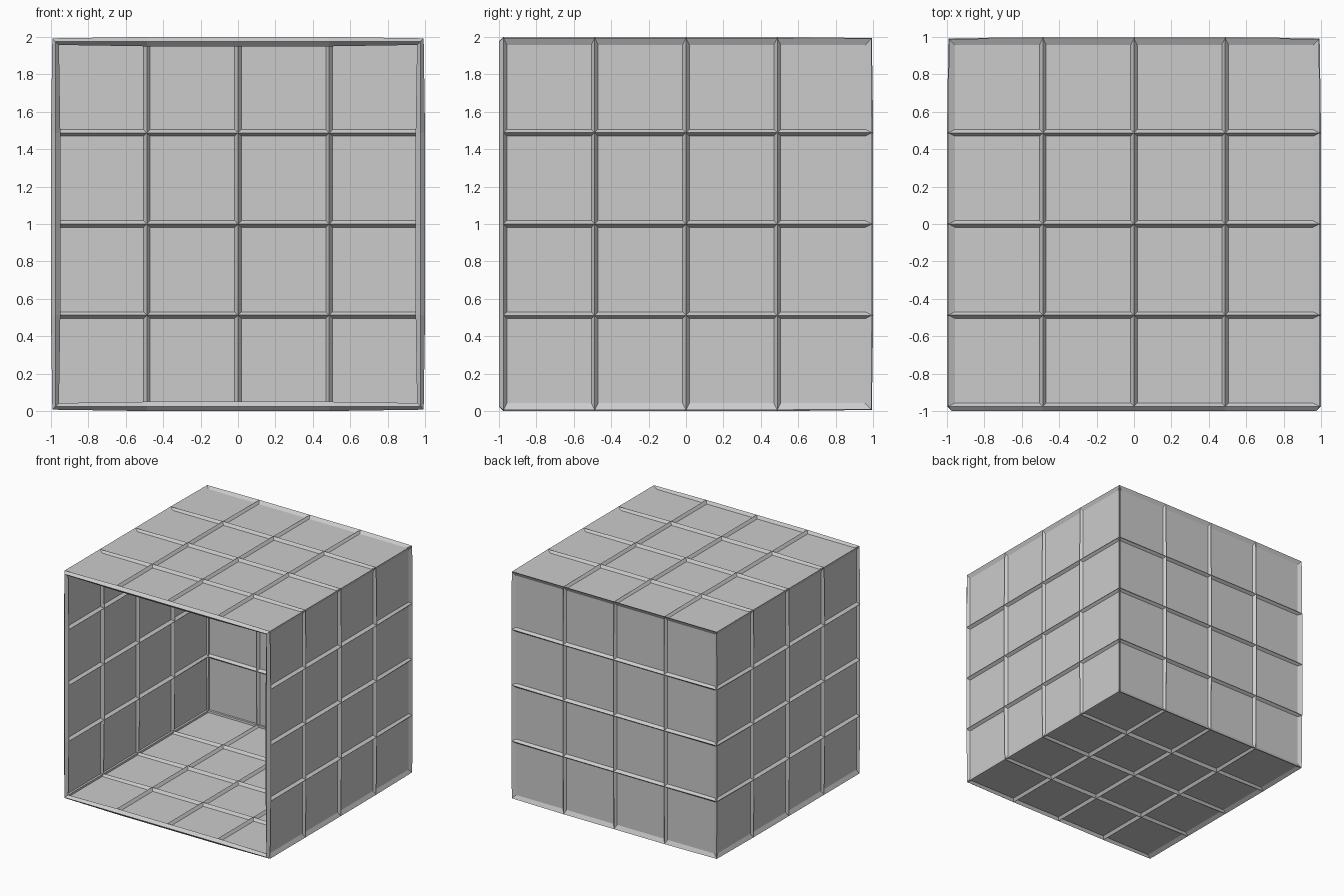
import bpy, bmesh
from mathutils import Matrix

if "Cube" in bpy.data.objects:
    bpy.data.objects.remove(bpy.data.objects["Cube"])

HALF, CELLS, BAR = 0.975, 4, 0.05

# panel box: cube open at the front, each wall split into a 4 x 4 grid
bm = bmesh.new()
bmesh.ops.create_cube(bm, size=2 * HALF, matrix=Matrix.Translation((0, 0, 1)))
bmesh.ops.subdivide_edges(bm, edges=bm.edges[:], cuts=CELLS - 1, use_grid_fill=True)
bm.normal_update()
front = [f for f in bm.faces if f.normal.y < -0.5]
bmesh.ops.delete(bm, geom=front, context='FACES')
me = bpy.data.meshes.new("lattice_box")
bm.to_mesh(me)
bm.free()
box = bpy.data.objects.new("lattice_box", me)
bpy.context.collection.objects.link(box)

# lattice: diamond-section bars along every edge, thin panels kept between them
wire = box.modifiers.new("bars", 'WIREFRAME')
wire.thickness = BAR
wire.offset = 0
wire.use_replace = False
wire.use_even_offset = False
wire.use_relative_offset = False
wire.use_boundary = True
